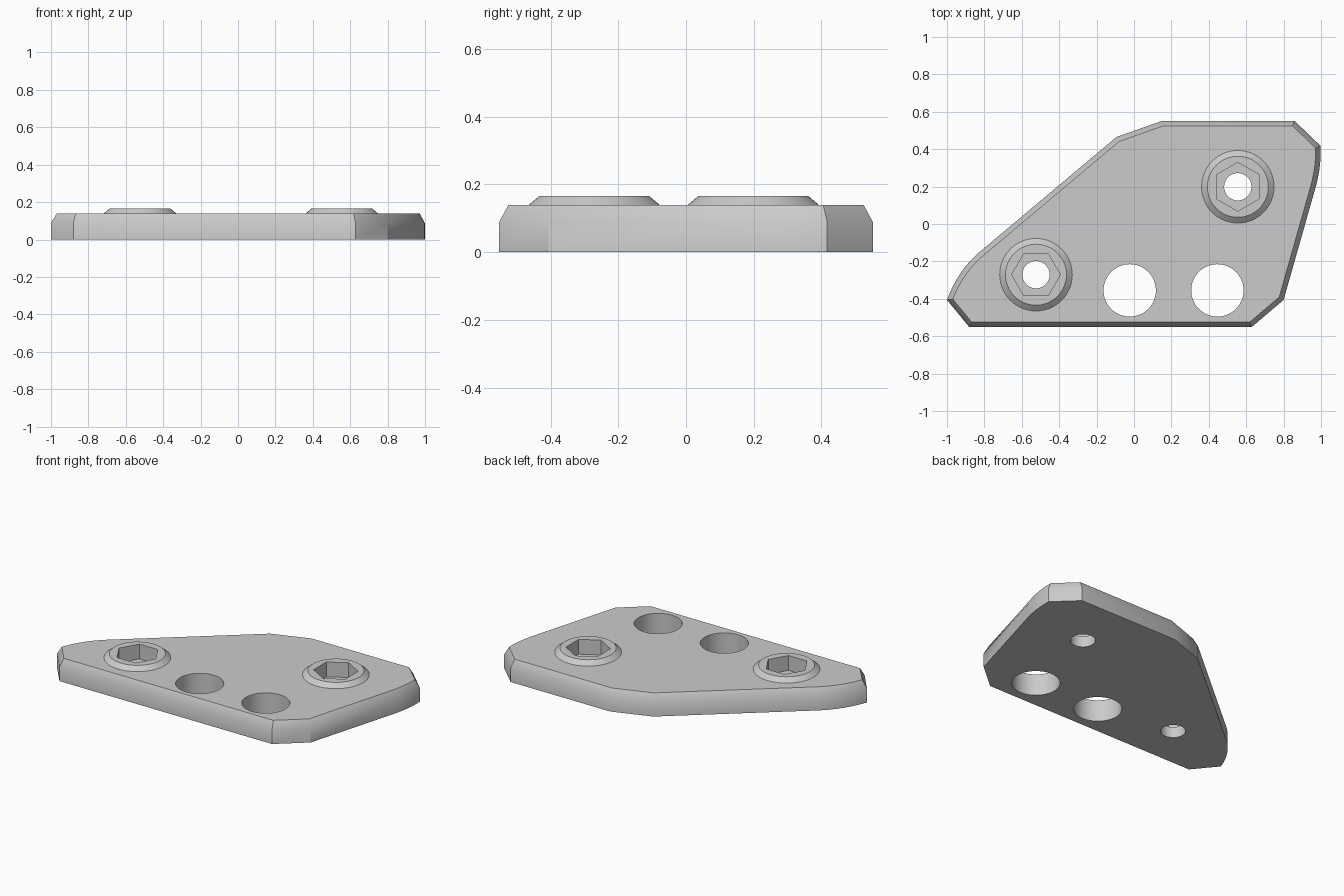
import bpy, bmesh, math
from mathutils import Vector

cube = bpy.data.objects.get("Cube")
if cube:
    bpy.data.objects.remove(cube, do_unlink=True)

steel = bpy.data.materials.new("plain grey metal")
steel.use_nodes = True
grey = (0.6, 0.6, 0.6, 1)
steel.diffuse_color = grey
steel.node_tree.nodes["Principled BSDF"].inputs["Base Color"].default_value = grey

TOP, SHOULDER, BOSS_TOP, SOCKET_FLOOR, BEVEL = 0.139, 0.089, 0.165, 0.07, 0.027


def make_object(name, bm):
    bmesh.ops.recalc_face_normals(bm, faces=bm.faces)
    mesh = bpy.data.meshes.new(name)
    bm.to_mesh(mesh)
    bm.free()
    mesh.materials.append(steel)
    obj = bpy.data.objects.new(name, mesh)
    bpy.context.collection.objects.link(obj)
    return obj


def inset(points, d):
    """Move each side of a counter-clockwise outline inward by d."""
    result = []
    for i, p in enumerate(points):
        a = (p - points[i - 1]).normalized()
        b = (points[(i + 1) % len(points)] - p).normalized()
        na, nb = Vector((-a.y, a.x)), Vector((-b.y, b.x))
        result.append(p + (na + nb) * d / (1 + na.dot(nb)))
    return result


def bezier(p0, p1, p2, steps=8):
    p0, p1, p2 = map(Vector, (p0, p1, p2))
    return [p0 * (1 - t) ** 2 + p1 * 2 * t * (1 - t) + p2 * t * t
            for t in (i / steps for i in range(steps + 1))]


def loft(name, rings):
    """Close a solid through a stack of (outline, height) rings."""
    bm = bmesh.new()
    loops = [[bm.verts.new((p.x, p.y, z)) for p in ring] for ring, z in rings]
    for lo, hi in zip(loops, loops[1:]):
        for i in range(len(lo)):
            j = (i + 1) % len(lo)
            bm.faces.new((lo[i], lo[j], hi[j], hi[i]))
    bm.faces.new(loops[0])
    bm.faces.new(loops[-1])
    return make_object(name, bm)


def circle(x, y, r, sides=64, turn=0.0):
    return [Vector((x + r * math.cos(turn + math.tau * i / sides),
                    y + r * math.sin(turn + math.tau * i / sides)))
            for i in range(sides)]


def combine(target, tool, operation):
    mod = target.modifiers.new(operation.lower(), "BOOLEAN")
    mod.operation, mod.solver, mod.object = operation, "EXACT", tool
    bpy.context.view_layer.objects.active = target
    bpy.ops.object.modifier_apply(modifier=mod.name)
    bpy.data.objects.remove(tool, do_unlink=True)


# Plate outline, counter-clockwise from the front left corner
outline = [Vector(p) for p in ((-0.88, -0.552), (0.628, -0.552), (0.80, -0.406))]
outline += bezier((0.972, 0.2), (1.002, 0.31), (0.998, 0.417))
outline += [Vector(p) for p in ((0.858, 0.552), (0.152, 0.552), (-0.094, 0.465))]
outline += bezier((-0.826, -0.15), (-0.94, -0.245), (-1.0, -0.406))
plate = loft("mounting_plate", [(outline, 0), (outline, SHOULDER),
                                (inset(outline, BEVEL), TOP)])

# Raised bosses with hexagonal sockets and bolt holes
for x, y, turn in ((-0.524, -0.271, 0), (0.555, 0.199, math.pi / 6)):
    boss = loft("boss", [(circle(x, y, 0.194), TOP - 0.03),
                         (circle(x, y, 0.194), TOP),
                         (circle(x, y, 0.163), BOSS_TOP)])
    combine(plate, boss, "UNION")
    socket = circle(x, y, 0.13, 6, turn)
    combine(plate, loft("socket_cutter", [(socket, SOCKET_FLOOR), (socket, 0.3)]), "DIFFERENCE")
    bolt = circle(x, y, 0.073, 48)
    combine(plate, loft("bolt_cutter", [(bolt, -0.1), (bolt, 0.3)]), "DIFFERENCE")

# Plain through holes
for x in (-0.023, 0.446):
    hole = circle(x, -0.355, 0.14)
    combine(plate, loft("hole_cutter", [(hole, -0.1), (hole, 0.3)]), "DIFFERENCE")

# Smooth the curves, keep the corners crisp
bpy.ops.object.select_all(action="DESELECT")
plate.select_set(True)
bpy.context.view_layer.objects.active = plate
bpy.ops.object.shade_smooth_by_angle(angle=math.radians(30))
